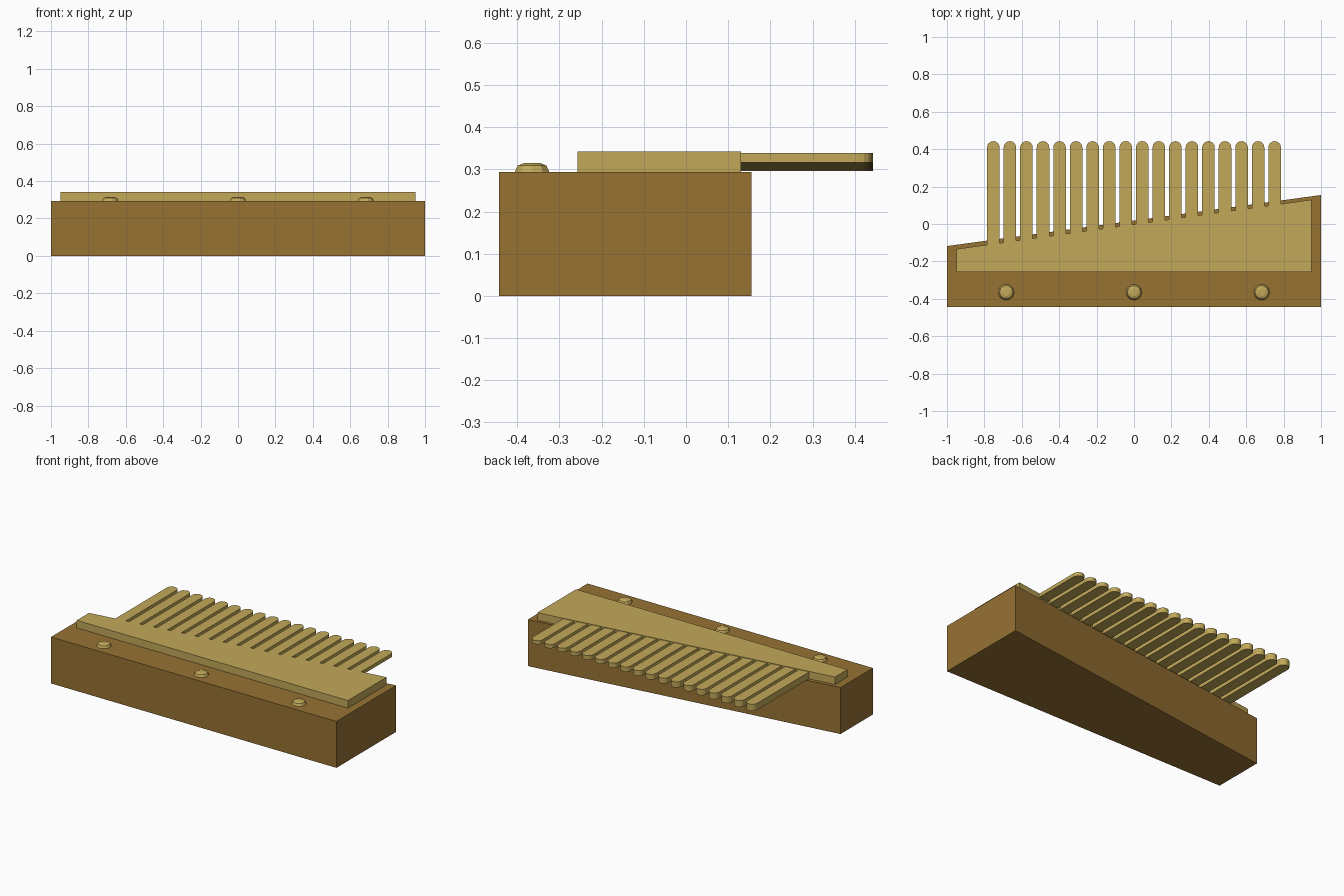
import bpy, bmesh, math

if "Cube" in bpy.data.objects:
    bpy.data.objects.remove(bpy.data.objects["Cube"])


def material(name, rgb):
    m = bpy.data.materials.new(name)
    m.diffuse_color = (*rgb, 1)
    m.use_nodes = True
    m.node_tree.nodes["Principled BSDF"].inputs["Base Color"].default_value = m.diffuse_color
    return m


brown = material("bronze_brown", (0.31, 0.17, 0.034))
gold = material("pale_brass", (0.54, 0.395, 0.1))


def add_object(name, bm, mat):
    bmesh.ops.recalc_face_normals(bm, faces=bm.faces)
    mesh = bpy.data.meshes.new(name)
    bm.to_mesh(mesh)
    bm.free()
    mesh.materials.append(mat)
    ob = bpy.data.objects.new(name, mesh)
    bpy.context.collection.objects.link(ob)
    return ob


def extrude_outline(name, outline, z0, z1, mat):
    """Flat outline in plan, extruded from z0 up to z1."""
    bm = bmesh.new()
    face = bm.faces.new([bm.verts.new((x, y, z0)) for x, y in outline])
    top = bmesh.ops.extrude_face_region(bm, geom=[face])["geom"]
    verts = [v for v in top if isinstance(v, bmesh.types.BMVert)]
    bmesh.ops.translate(bm, verts=verts, vec=(0, 0, z1 - z0))
    return add_object(name, bm, mat)


def plate_edge(x):
    """Slanted back edge of the comb plate."""
    return -0.002 + 0.139 * x


BLOCK_TOP = 0.294

# Base block with slanted back
extrude_outline("base_block",
                [(-1, -0.443), (1, -0.443), (1, 0.155), (-1, -0.118)],
                0, BLOCK_TOP, brown)

# Comb plate
extrude_outline("comb_plate",
                [(-0.95, -0.257), (0.95, -0.257),
                 (0.95, plate_edge(0.95)), (-0.95, plate_edge(-0.95))],
                BLOCK_TOP, 0.342, gold)

# Comb teeth: rounded tips, thinner towards the short end
COUNT, HALF, TIP = 18, 0.0335, 0.443
for i in range(COUNT):
    t = i / (COUNT - 1)
    x = -0.752 + 1.504 * t
    root = plate_edge(x) - 0.03
    outline = [(x - HALF, root), (x + HALF, root)]
    for k in range(9):
        a = math.pi * k / 8
        outline.append((x + HALF * math.cos(a), TIP - HALF + HALF * math.sin(a)))
    extrude_outline(f"tooth_{i + 1}", outline, 0.296 + 0.02 * t, 0.339, gold)

# Domed screw heads
PROFILE = [(0.043, BLOCK_TOP), (0.036, 0.309), (0.02, 0.315)]
SIDES = 10
for n, x in enumerate((-0.683, 0, 0.683)):
    bm = bmesh.new()
    rings = [[bm.verts.new((x + r * math.cos(math.tau * k / SIDES),
                            -0.365 + r * math.sin(math.tau * k / SIDES), z))
              for k in range(SIDES)] for r, z in PROFILE]
    for lo, hi in zip(rings, rings[1:]):
        for k in range(SIDES):
            j = (k + 1) % SIDES
            bm.faces.new((lo[k], lo[j], hi[j], hi[k]))
    bm.faces.new(rings[-1])
    bm.faces.new(rings[0][::-1])
    add_object(f"screw_head_{n + 1}", bm, gold)
